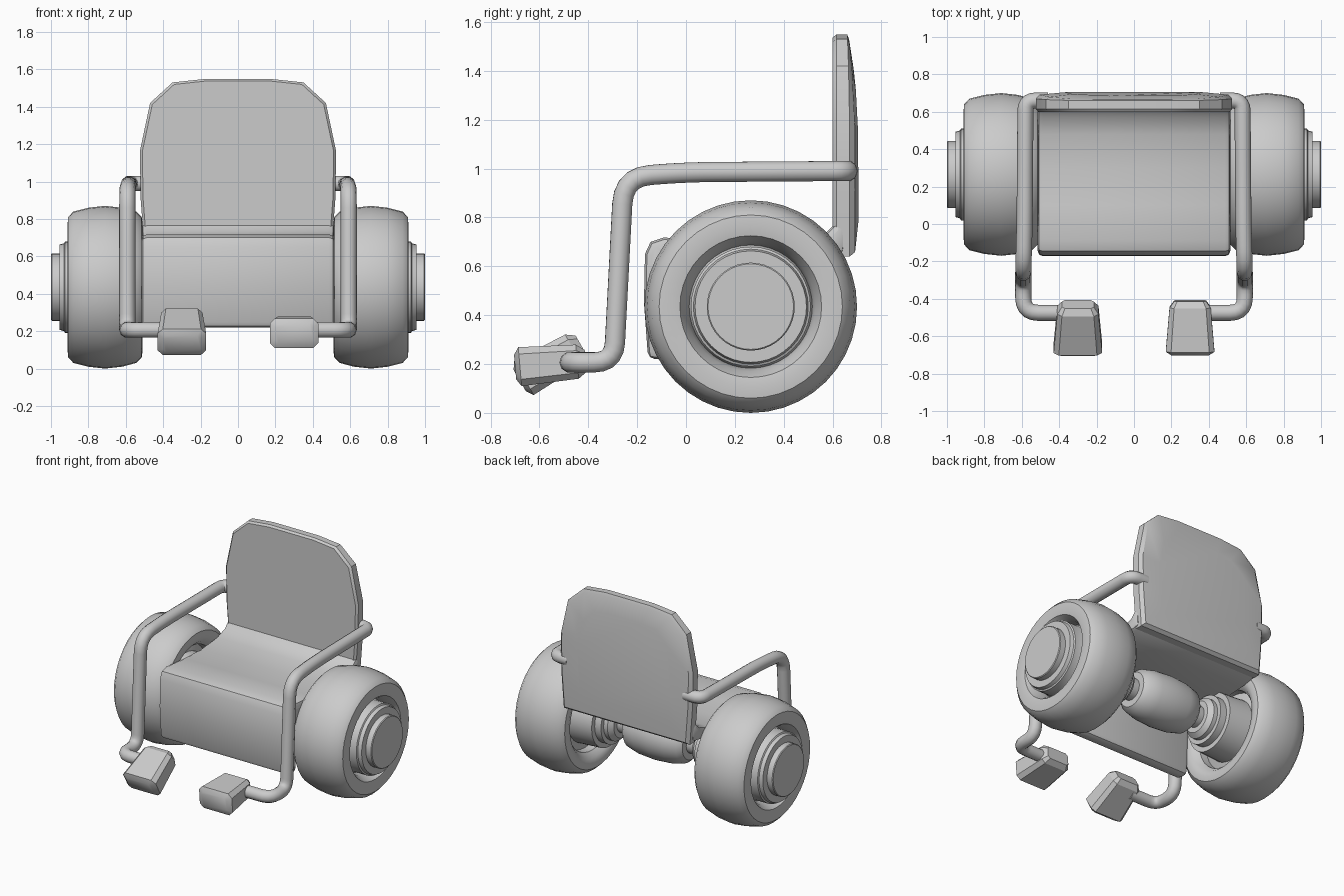
import bpy, bmesh
from math import sin, cos, pi, radians
from mathutils import Vector, Matrix

if "Cube" in bpy.data.objects:
    bpy.data.objects.remove(bpy.data.objects["Cube"])


def finish(name, bm, bevel=0, segs=2, angle=35):
    bmesh.ops.recalc_face_normals(bm, faces=bm.faces)
    me = bpy.data.meshes.new(name)
    bm.to_mesh(me)
    bm.free()
    ob = bpy.data.objects.new(name, me)
    bpy.context.collection.objects.link(ob)
    bpy.ops.object.select_all(action='DESELECT')
    bpy.context.view_layer.objects.active = ob
    ob.select_set(True)
    if bevel:
        m = ob.modifiers.new("Bevel", 'BEVEL')
        m.width, m.segments = bevel, segs
        m.limit_method, m.angle_limit = 'ANGLE', radians(55)
        bpy.ops.object.modifier_apply(modifier=m.name)
    bpy.ops.object.shade_smooth_by_angle(angle=radians(angle))
    return ob


def loft(bm, rings, caps=True):
    loops = [[bm.verts.new(p) for p in r] for r in rings]
    n = len(loops[0])
    for a, b in zip(loops, loops[1:]):
        for i in range(n):
            bm.faces.new((a[i], a[(i + 1) % n], b[(i + 1) % n], b[i]))
    if caps:
        bm.faces.new(loops[0])
        bm.faces.new(loops[-1])


def lathe(name, profile, side=1, closed=False, n=40):
    # profile of (x, radius) spun round the axle line
    bm = bmesh.new()
    prof = profile + profile[:1] if closed else profile
    loft(bm, [[(side * x, 0.265 + r * cos(2 * pi * i / n), 0.435 + r * sin(2 * pi * i / n))
               for i in range(n)] for x, r in prof], not closed)
    if closed:
        bmesh.ops.remove_doubles(bm, verts=bm.verts, dist=1e-5)
    return finish(name, bm)


def tube(name, pts, radius, fillet):
    # path with rounded corners
    pts = [Vector(p) for p in pts]
    path = [pts[0]]
    for a, b, c in zip(pts, pts[1:], pts[2:]):
        f = min(fillet, 0.45 * (a - b).length, 0.45 * (c - b).length)
        p, q = b + (a - b).normalized() * f, b + (c - b).normalized() * f
        for i in range(6):
            t = i / 5
            path.append(p * (1 - t) ** 2 + b * 2 * t * (1 - t) + q * t * t)
    path.append(pts[-1])
    cu = bpy.data.curves.new(name, 'CURVE')
    cu.dimensions = '3D'
    cu.bevel_depth, cu.bevel_resolution, cu.use_fill_caps = radius, 3, True
    sp = cu.splines.new('POLY')
    sp.points.add(len(path) - 1)
    for s, p in zip(sp.points, path):
        s.co = (*p, 1)
    ob = bpy.data.objects.new(name, cu)
    bpy.context.collection.objects.link(ob)
    bpy.ops.object.select_all(action='DESELECT')
    bpy.context.view_layer.objects.active = ob
    ob.select_set(True)
    bpy.ops.object.convert(target='MESH')
    bpy.ops.object.shade_smooth_by_angle(angle=radians(40))


# Seat shell: top cushion bending down into the front panel
profile = [(-0.155, 0.22), (-0.172, 0.45), (-0.168, 0.65), (-0.145, 0.7), (-0.09, 0.718),
           (0.1, 0.7), (0.3, 0.69), (0.48, 0.705), (0.57, 0.735), (0.61, 0.775), (0.65, 0.775),
           (0.65, 0.65), (0.5, 0.625), (0.25, 0.61), (0.0, 0.625), (-0.05, 0.58), (-0.065, 0.22)]
bm = bmesh.new()
loft(bm, [[(x, y, z) for y, z in profile] for x in (-0.515, 0.515)])
finish("seat", bm, 0.03)

# Backrest: flat front, gently domed back
half = [(0.18, 1.548), (0.35, 1.53), (0.47, 1.42), (0.525, 1.16), (0.52, 0.9), (0.5, 0.64)]
outline = half + [(-x, z) for x, z in reversed(half)]


def back_ring(scale, y, top_lean):
    return [(x * scale, y - top_lean * max(0, (z - 1.1) / 0.45) ** 2, 1.1 + (z - 1.1) * scale)
            for x, z in outline]


bm = bmesh.new()
loft(bm, [back_ring(0.975, 0.6, 0), back_ring(1, 0.615, 0), back_ring(1, 0.67, 0.01),
          back_ring(0.96, 0.692, 0.025), back_ring(0.7, 0.705, 0.02)])
finish("backrest", bm, angle=30)

# Middle axle housing
lathe("axle_housing", [(-0.24, 0.12), (-0.21, 0.15), (-0.12, 0.172), (0, 0.18),
                       (0.12, 0.172), (0.21, 0.15), (0.24, 0.12)])
lathe("axle", [(-0.7, 0.075), (0.7, 0.075)])

tyre = [(0.56, 0.27), (0.525, 0.3), (0.51, 0.34), (0.515, 0.375), (0.545, 0.405), (0.62, 0.425),
        (0.71, 0.435), (0.8, 0.425), (0.88, 0.405), (0.908, 0.375), (0.912, 0.33), (0.905, 0.29),
        (0.86, 0.265), (0.8, 0.25)]
hub = [(0.31, 0.11), (0.34, 0.14), (0.37, 0.14), (0.37, 0.17), (0.42, 0.17), (0.42, 0.205),
       (0.6, 0.215), (0.62, 0.285), (0.78, 0.27), (0.82, 0.245), (0.925, 0.245), (0.93, 0.235),
       (0.955, 0.228), (0.955, 0.18), (0.995, 0.18), (1.0, 0.175)]

for side, tag, tilt, fz in ((1, "right", 5, 0.2), (-1, "left", 30, 0.205)):
    lathe("tyre_" + tag, tyre, side, True)
    lathe("hub_" + tag, hub, side)
    # Arm rail running down to the footrest
    tube("arm_rail_" + tag,
         [(side * x, y, z) for x, y, z in ((0.46, 0.66, 0.99), (0.58, 0.66, 0.99), (0.585, 0.0, 0.985),
                                           (0.592, -0.255, 0.965), (0.592, -0.295, 0.207),
                                           (0.592, -0.475, 0.207), (0.36, -0.475, 0.207))], 0.043, 0.11)
    # Tapered foot pedal, tipped about the x axis
    bm = bmesh.new()
    rings = []
    for y, w, h in ((-0.145, 0.1, 0.05), (-0.125, 0.13, 0.08), (0.11, 0.11, 0.07), (0.145, 0.085, 0.045)):
        c = 0.35 * h
        rings.append([(sx * a, y, sz * b) for sx, sz, flip in ((1, 1, 0), (-1, 1, 1), (-1, -1, 0), (1, -1, 1))
                      for a, b in ([(w, h - c), (w - c, h)][::-1 if flip else 1])])
    loft(bm, rings)
    bm.transform(Matrix.Translation((side * 0.3, -0.555, fz)) @ Matrix.Rotation(radians(tilt), 4, 'X'))
    finish("foot_pedal_" + tag, bm, angle=30)
